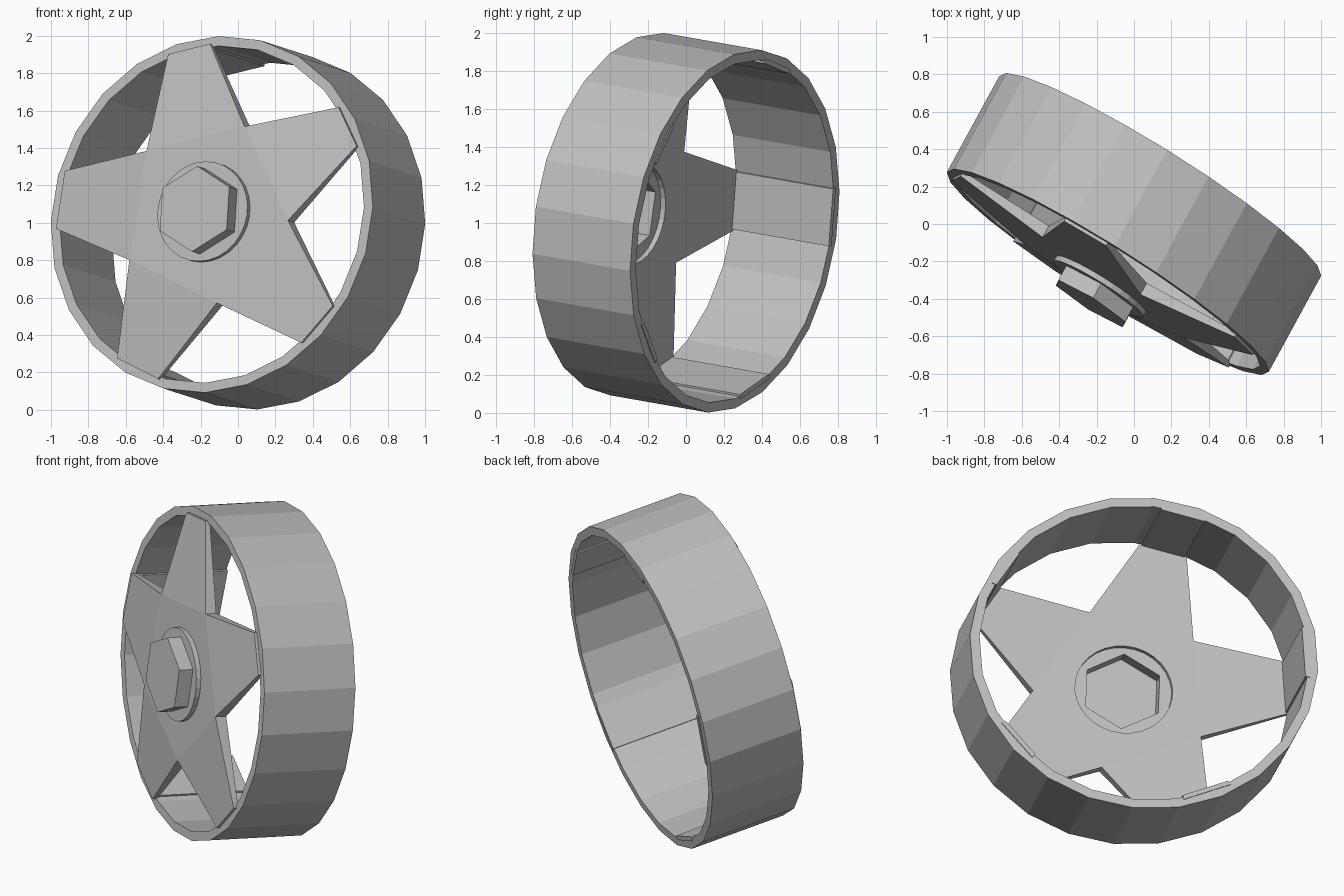
import bpy, bmesh
from math import cos, sin, radians
from mathutils import Vector

if "Cube" in bpy.data.objects:
    bpy.data.objects.remove(bpy.data.objects["Cube"], do_unlink=True)

# Wheel frame: two rim radii, and the axle running from front to back
SIDE = Vector((0.861, -0.533, 0.04))
UP = Vector((0.037, 0.14, 0.953))
AXLE = Vector((0.28, 0.513, -0.09))
FRONT = Vector((0, 0, 1)) - AXLE / 2

RIM_SIDES, INNER = 24, 0.945
# Spoke centre angle and half angle of its tip, in degrees
SPOKES = [(28.6, 7.6), (100.4, 7.9), (172.8, 9.8), (244, 8.7), (316.8, 8.2)]
NOTCH_START, NOTCH_R = 64.5, 0.522

grey = bpy.data.materials.new("wheel grey")
grey.use_nodes = True
grey.diffuse_color = (0.52, 0.52, 0.52, 1)
grey.node_tree.nodes["Principled BSDF"].inputs["Base Color"].default_value = (0.52, 0.52, 0.52, 1)


def place(r, deg, t):
    """Point at a radius and angle on the wheel, t along its width."""
    a = radians(deg)
    return FRONT + SIDE * (r * cos(a)) + UP * (r * sin(a)) + AXLE * t


def circle(bm, r, t, n, start=0):
    return [bm.verts.new(place(r, start + 360 * i / n, t)) for i in range(n)]


def bridge(bm, a, b):
    n = len(a)
    for i in range(n):
        j = (i + 1) % n
        bm.faces.new((a[i], a[j], b[j], b[i]))


def ring_fill(bm, few, many, first=0):
    """Flat fill between a polygon and a finer circle."""
    step = len(many) // len(few)
    for i in range(len(few)):
        arc = [many[(first + i * step + k) % len(many)] for k in range(step + 1)]
        bm.faces.new([few[i], few[(i + 1) % len(few)]] + arc[::-1])


def finish(bm, name):
    bmesh.ops.recalc_face_normals(bm, faces=bm.faces)
    mesh = bpy.data.meshes.new(name)
    bm.to_mesh(mesh)
    bm.free()
    mesh.materials.append(grey)
    obj = bpy.data.objects.new(name, mesh)
    bpy.context.collection.objects.link(obj)


# Rim band
bm = bmesh.new()
loops = [circle(bm, r, t, RIM_SIDES) for r, t in ((1, 0), (1, 1), (INNER, 1), (INNER, 0))]
for i in range(4):
    bridge(bm, loops[i], loops[(i + 1) % 4])
finish(bm, "rim")


def star_side(bm, notch_t, tip_t):
    """One side of the star with its stepped hub; returns the outline."""
    notches = circle(bm, NOTCH_R, notch_t, 5, NOTCH_START)
    outline = []
    for i in range(5):
        mid, half = SPOKES[(i + 1) % 5]
        tip = [bm.verts.new(place(0.957, mid + s * half, tip_t)) for s in (-1, 1)]
        bm.faces.new((notches[i], tip[0], tip[1], notches[(i + 1) % 5]))
        outline += [notches[i]] + tip
    # Round hub step
    base = circle(bm, 0.28, notch_t, 30, NOTCH_START)
    disc = circle(bm, 0.28, notch_t - 0.05, 30, NOTCH_START)
    ring_fill(bm, notches, base)
    bridge(bm, base, disc)
    # Hexagonal hub step
    hex_start = NOTCH_START + 24
    hex_base = circle(bm, 0.24, notch_t - 0.05, 6, hex_start)
    hex_cap = circle(bm, 0.24, notch_t - 0.20, 6, hex_start)
    ring_fill(bm, hex_base, disc, 2)
    bridge(bm, hex_base, hex_cap)
    bm.faces.new(hex_cap)
    return outline


# Five-spoke star, raised at the front and hollow behind the hub
bm = bmesh.new()
front = star_side(bm, -0.13, -0.03)
back = star_side(bm, -0.01, 0.02)
bridge(bm, front, back)
finish(bm, "spoke_star")

# Plates running back from the spoke tips along the inside of the rim
bm = bmesh.new()
for mid, half in SPOKES:
    ends = [[bm.verts.new(place(r, mid + s * half, t))
             for r, s in ((0.957, -1), (0.957, 1), (0.93, 1), (0.93, -1))]
            for t in (-0.01, 1.01)]
    bridge(bm, *ends)
    for end in ends:
        bm.faces.new(end)
finish(bm, "spoke_feet")
